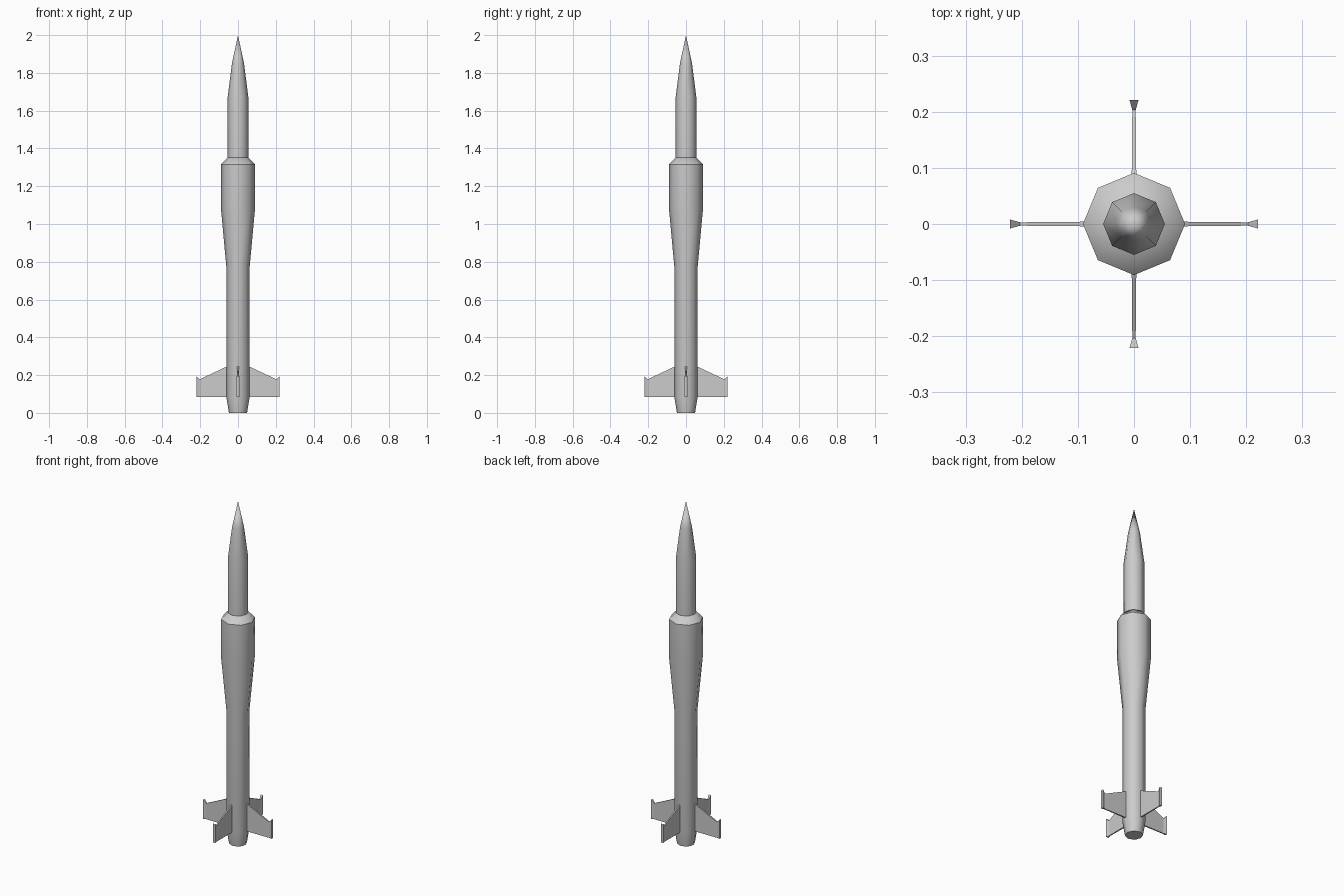
import bpy, bmesh, math

if "Cube" in bpy.data.objects:
    bpy.data.objects.remove(bpy.data.objects["Cube"])

SIDES = 8


def finish(name, bm):
    bmesh.ops.recalc_face_normals(bm, faces=bm.faces[:])
    mesh = bpy.data.meshes.new(name)
    bm.to_mesh(mesh)
    bm.free()
    obj = bpy.data.objects.new(name, mesh)
    bpy.context.collection.objects.link(obj)
    return obj


def lathe(name, profile):
    """Eight-sided body from (radius, z) points; radius 0 makes a point."""
    bm = bmesh.new()
    rings = []
    for r, z in profile:
        n = SIDES if r > 0 else 1
        rings.append([bm.verts.new((r * math.cos(math.tau * i / SIDES),
                                    r * math.sin(math.tau * i / SIDES), z))
                      for i in range(n)])
    for a, b in zip(rings, rings[1:]):
        for i in range(SIDES):
            j = (i + 1) % SIDES
            if len(b) == 1:
                bm.faces.new((a[i], a[j], b[0]))
            else:
                bm.faces.new((a[i], a[j], b[j], b[i]))
    for ring in (rings[0], rings[-1]):
        if len(ring) > 1:
            bm.faces.new(ring)
    obj = finish(name, bm)
    bpy.ops.object.select_all(action='DESELECT')
    obj.select_set(True)
    bpy.context.view_layer.objects.active = obj
    bpy.ops.object.shade_smooth_by_angle(angle=math.radians(50))
    return obj


def fin(name, angle):
    """Thin swept fin with a flared tip, from stations along its span."""
    # (distance from axis, bottom z, top z, half thickness)
    stations = [(0.045, 0.085, 0.252, 0.0045),
                (0.203, 0.085, 0.178, 0.003),
                (0.221, 0.085, 0.196, 0.008)]
    bm = bmesh.new()
    loops = [[bm.verts.new((x, y, z)) for y, z in
              ((-t, lo), (t, lo), (t, hi), (-t, hi))]
             for x, lo, hi, t in stations]
    for a, b in zip(loops, loops[1:]):
        for i in range(4):
            j = (i + 1) % 4
            bm.faces.new((a[i], a[j], b[j], b[i]))
    bm.faces.new(loops[0])
    bm.faces.new(loops[-1])
    obj = finish(name, bm)
    obj.rotation_euler.z = angle


# Lower stage: tapered tail, straight tube, widening fairing
lathe("booster_body", [(0.048, 0), (0.062, 0.085), (0.062, 0.775),
                       (0.091, 1.09), (0.091, 1.315)])

# Sloped collar between the stages
lathe("shoulder_collar", [(0.091, 1.315), (0.055, 1.352)])

# Upper stage with pointed nose
lathe("upper_stage", [(0.055, 1.352), (0.055, 1.67), (0.032, 1.85), (0, 2.0)])

# Four tail fins
for k, side in enumerate(("right", "back", "left", "front")):
    fin(side + "_fin", k * math.pi / 2)
